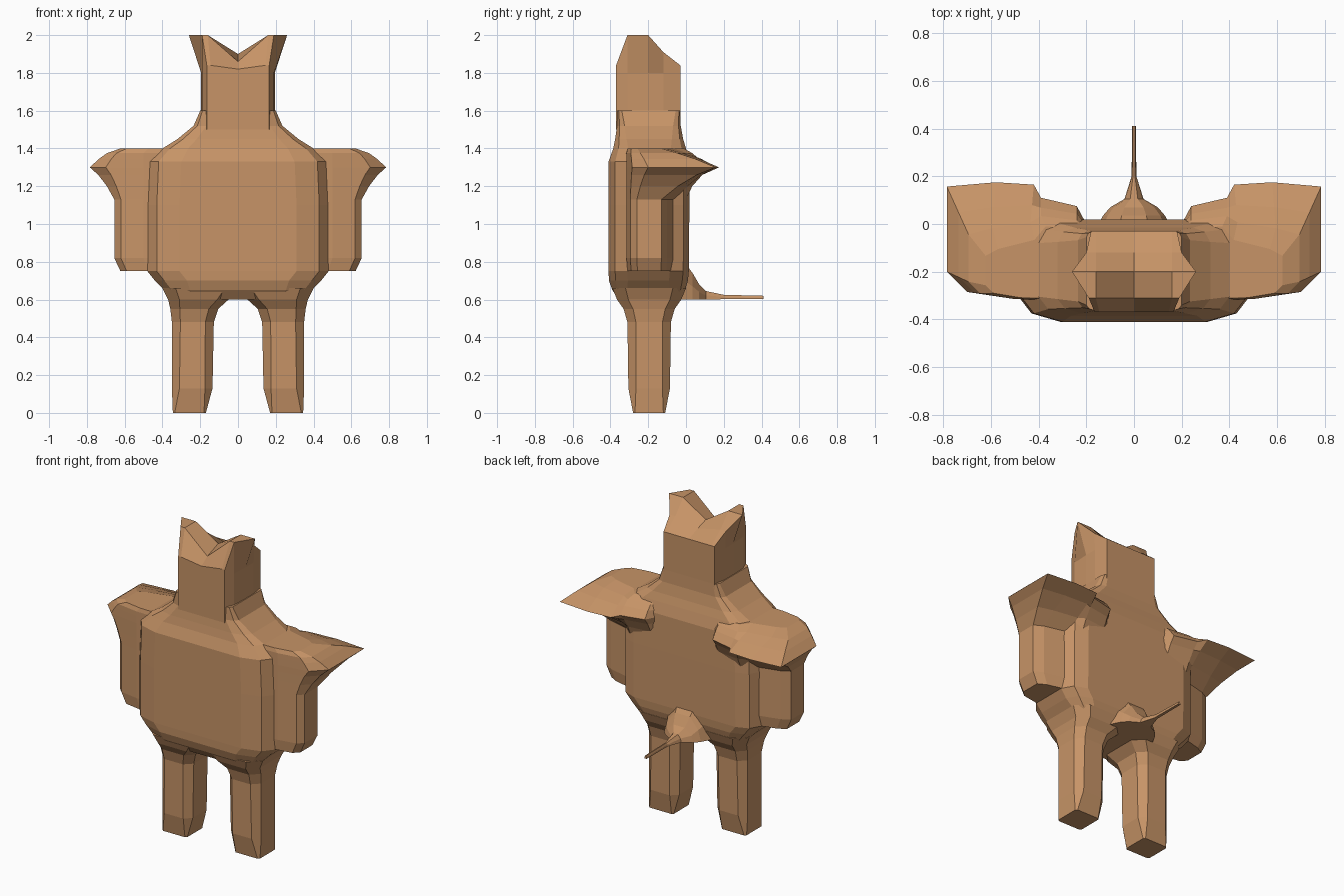
import bpy, bmesh

if "Cube" in bpy.data.objects:
    bpy.data.objects.remove(bpy.data.objects["Cube"])

tan = bpy.data.materials.new("warm tan")
tan.diffuse_color = (0.57, 0.295, 0.135, 1)
tan.use_nodes = True
tan.node_tree.nodes["Principled BSDF"].inputs["Base Color"].default_value = tan.diffuse_color


def loft(name, rings):
    """Skin a list of equal-length rings of points and cap both ends."""
    bm = bmesh.new()
    vs = [[bm.verts.new(p) for p in r] for r in rings]
    n = len(vs[0])
    for a, b in zip(vs, vs[1:]):
        for i in range(n):
            j = (i + 1) % n
            bm.faces.new((a[i], a[j], b[j], b[i]))
    bm.faces.new(vs[0])
    bm.faces.new(vs[-1])
    bmesh.ops.remove_doubles(bm, verts=bm.verts, dist=1e-5)
    bmesh.ops.recalc_face_normals(bm, faces=bm.faces)
    me = bpy.data.meshes.new(name)
    bm.to_mesh(me)
    bm.free()
    me.materials.append(tan)
    ob = bpy.data.objects.new(name, me)
    bpy.context.collection.objects.link(ob)
    return ob


def whole(half):
    """Complete a half outline that starts and ends on x = 0."""
    return half + [(-p[0],) + tuple(p[1:]) for p in reversed(half[1:-1])]


def both_sides(name, rings):
    loft("right_" + name, rings)
    loft("left_" + name, [[(-x, y, z) for x, y, z in r] for r in rings])


# torso and neck: z, half width, front y, back y, corner size
def torso_ring(z, w, f, b, c):
    half = [(0, f), (w - .17 * c, f), (w - .05 * c, f + .035 * c), (w, f + .1 * c),
            (w, b - .1 * c), (w - .04 * c, b - .03 * c), (w - .12 * c, b), (0, b)]
    return [(x, y, z) for x, y in whole(half)]


loft("torso", [torso_ring(*r) for r in (
    (.60, .35, -.35, -.04, .7), (.65, .39, -.39, -.005, .8), (.70, .44, -.408, .01, 1),
    (.75, .48, -.41, .015, 1), (1.1, .48, -.41, .018, 1), (1.33, .47, -.41, .018, 1),
    (1.40, .40, -.385, .0, .8), (1.45, .32, -.375, -.015, .6), (1.52, .235, -.365, -.028, .4),
    (1.6, .20, -.365, -.03, .25))])

# head with notched crown and flared ears: y, base half width, centre top, ear top, ear reach
head = []
for y, w, zc, ze, xe in ((-.37, .165, 1.82, 1.84, .165), (-.31, .19, 1.86, 2.0, .19),
                         (-.20, .195, 1.90, 2.0, .26), (-.12, .195, 1.875, 1.91, .20),
                         (-.03, .18, 1.84, 1.84, .18)):
    half = [(0, 1.5), (w, 1.5), (w, 1.8), (xe, ze), (min(.16, xe - .02), ze), (0, zc)]
    head.append([(x, y, z) for x, z in whole(half)])
loft("head", head)

# arms: a block whose outline swells into a sharp wing ridge at z = 1.3
core = [(.2, -.02), (.24, -.01), (.39, 0), (.44, -.06), (.60, -.10),
        (.655, -.13), (.655, -.26), (.62, -.295), (.5, -.315), (.2, -.32)]
ridge = [(.2, 0), (.24, .075), (.39, .11), (.42, .165), (.58, .175),
         (.785, .157), (.785, -.2), (.70, -.285), (.5, -.315), (.2, -.32)]
arm = []
for z, t, s in ((.75, 0, .95), (.82, 0, 1), (1.13, 0, 1), (1.20, .3, 1), (1.26, .65, 1),
                (1.30, 1, 1), (1.345, .62, 1), (1.375, .3, 1), (1.40, 0, .95)):
    arm.append([((a[0] + (b[0] - a[0]) * t) * s,
                 -.2 + (a[1] + (b[1] - a[1]) * t + .2) * s, z) for a, b in zip(core, ridge)])
both_sides("arm", arm)

# legs: z, inner x, outer x, front y, back y, corner
leg = []
for z, x0, x1, f, b, c in ((0, .17, .345, -.28, -.11, .01), (.13, .135, .35, -.305, -.085, .04),
                           (.48, .128, .35, -.31, -.08, .045), (.55, .105, .358, -.33, -.06, .05),
                           (.60, .05, .37, -.365, -.025, .06), (.66, 0, .40, -.39, 0, .07)):
    leg.append([(x, y, z) for x, y in (
        (x0 + c, f), (x1 - c, f), (x1, f + c), (x1, b - c),
        (x1 - c, b), (x0 + c, b), (x0, b - c), (x0, f + c))])
both_sides("leg", leg)

# thin tail with a flared root: y, half width, bottom z, top z
tail = []
for y, w, z0, z1 in ((-.04, .17, .6, .84), (.035, .13, .6, .74), (.07, .10, .6, .68),
                     (.105, .04, .6, .645), (.2, .01, .602, .625), (.41, .008, .602, .62)):
    tail.append([(x, y, z) for x, z in whole(
        [(0, z0), (w, z0), (w * .85, (z0 + z1) / 2), (w * .4, z1), (0, z1)])])
loft("tail", tail)
